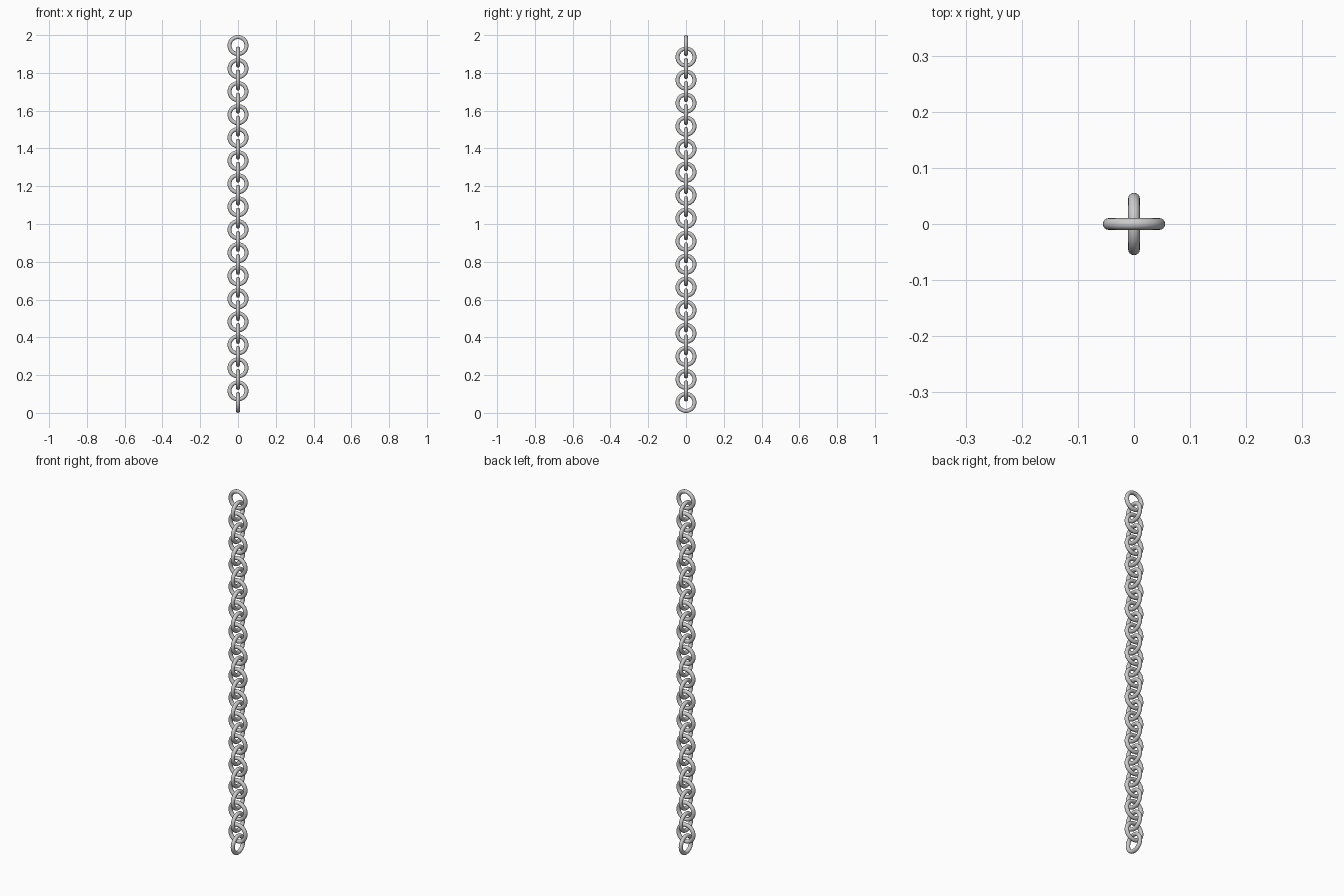
import bpy
from math import pi

if "Cube" in bpy.data.objects:
    bpy.data.objects.remove(bpy.data.objects["Cube"])

COUNT = 32            # links in the chain
OUTER = 0.0555        # outer radius of a link
WIRE = 0.0105         # radius of the wire
STEP = (2 - 2 * OUTER) / (COUNT - 1)

# One round link, standing upright and shared by the whole chain
bpy.ops.mesh.primitive_torus_add(major_radius=OUTER - WIRE, minor_radius=WIRE,
                                 major_segments=48, minor_segments=16)
first = bpy.context.object
bpy.ops.object.shade_smooth()
first.name = "chain_link_01"

# Stack the links upward, each turned a quarter from the last
for i in range(COUNT):
    link = first
    if i:
        link = bpy.data.objects.new(f"chain_link_{i + 1:02d}", first.data)
        bpy.context.collection.objects.link(link)
    link.location = (0, 0, OUTER + i * STEP)
    # The lowest link faces sideways, the top one faces the front
    link.rotation_euler = (pi / 2, 0, pi / 2 if i % 2 == 0 else 0)
